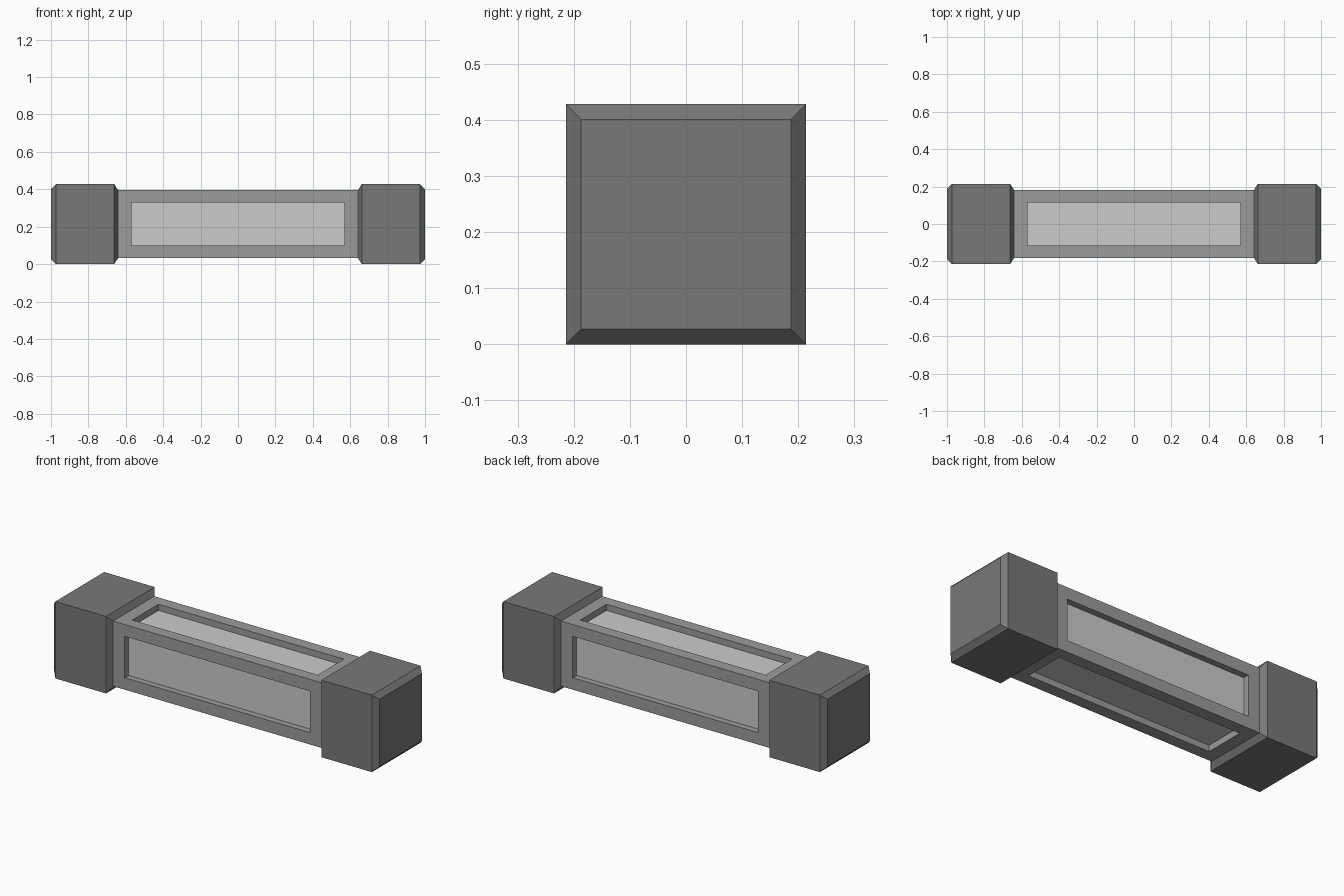
import bpy, bmesh
from mathutils import Vector

if "Cube" in bpy.data.objects:
    bpy.data.objects.remove(bpy.data.objects["Cube"])

CZ = 0.214  # height of the long axis


def grey(name, v):
    m = bpy.data.materials.new(name)
    m.diffuse_color = (v, v, v, 1)
    m.use_nodes = True
    m.node_tree.nodes["Principled BSDF"].inputs["Base Color"].default_value = m.diffuse_color
    return m


PANEL = grey("light_grey", 0.8)
FRAME = grey("mid_grey", 0.33)
BLOCK = grey("dark_grey", 0.19)


def finish(bm, name, materials):
    bmesh.ops.recalc_face_normals(bm, faces=bm.faces[:])
    mesh = bpy.data.meshes.new(name)
    for m in materials:
        mesh.materials.append(m)
    bm.to_mesh(mesh)
    bm.free()
    ob = bpy.data.objects.new(name, mesh)
    ob.location.z = CZ
    bpy.context.collection.objects.link(ob)
    return ob


# Bar with a recessed, lighter panel on each long side
def make_bar(half_len=0.641, half=0.181, win_x=0.57, win=0.115, depth=0.035):
    bm = bmesh.new()
    bmesh.ops.create_cube(bm, size=2)
    bmesh.ops.scale(bm, vec=(half_len, half, half), verts=bm.verts[:])
    bm.normal_update()
    sides = [f for f in bm.faces if abs(f.normal.x) < 0.5]
    normals = [f.normal.copy() for f in sides]
    bmesh.ops.inset_individual(bm, faces=sides, thickness=half - win,
                               use_even_offset=True)
    for f, n in zip(sides, normals):
        for v in f.verts:
            v.co.x = win_x if v.co.x > 0 else -win_x
        new = bmesh.ops.extrude_discrete_faces(bm, faces=[f])["faces"][0]
        bmesh.ops.translate(bm, vec=Vector(n) * -depth, verts=new.verts[:])
        new.material_index = 1
    return finish(bm, "bar", [FRAME, PANEL])


# Square end block, chamfered around its two end faces
def make_cap(name, side):
    sections = [(0.641, 0.181), (0.662, 0.214), (0.973, 0.214), (1.0, 0.187)]
    bm = bmesh.new()
    rings = [[bm.verts.new((side * x, h * a, h * b))
              for a, b in ((-1, -1), (1, -1), (1, 1), (-1, 1))]
             for x, h in sections]
    for r, s in zip(rings, rings[1:]):
        for i in range(4):
            j = (i + 1) % 4
            bm.faces.new((r[i], r[j], s[j], s[i]))
    bm.faces.new(rings[0])
    bm.faces.new(rings[-1])
    return finish(bm, name, [BLOCK])


make_bar()
make_cap("right_end_block", 1)
make_cap("left_end_block", -1)
